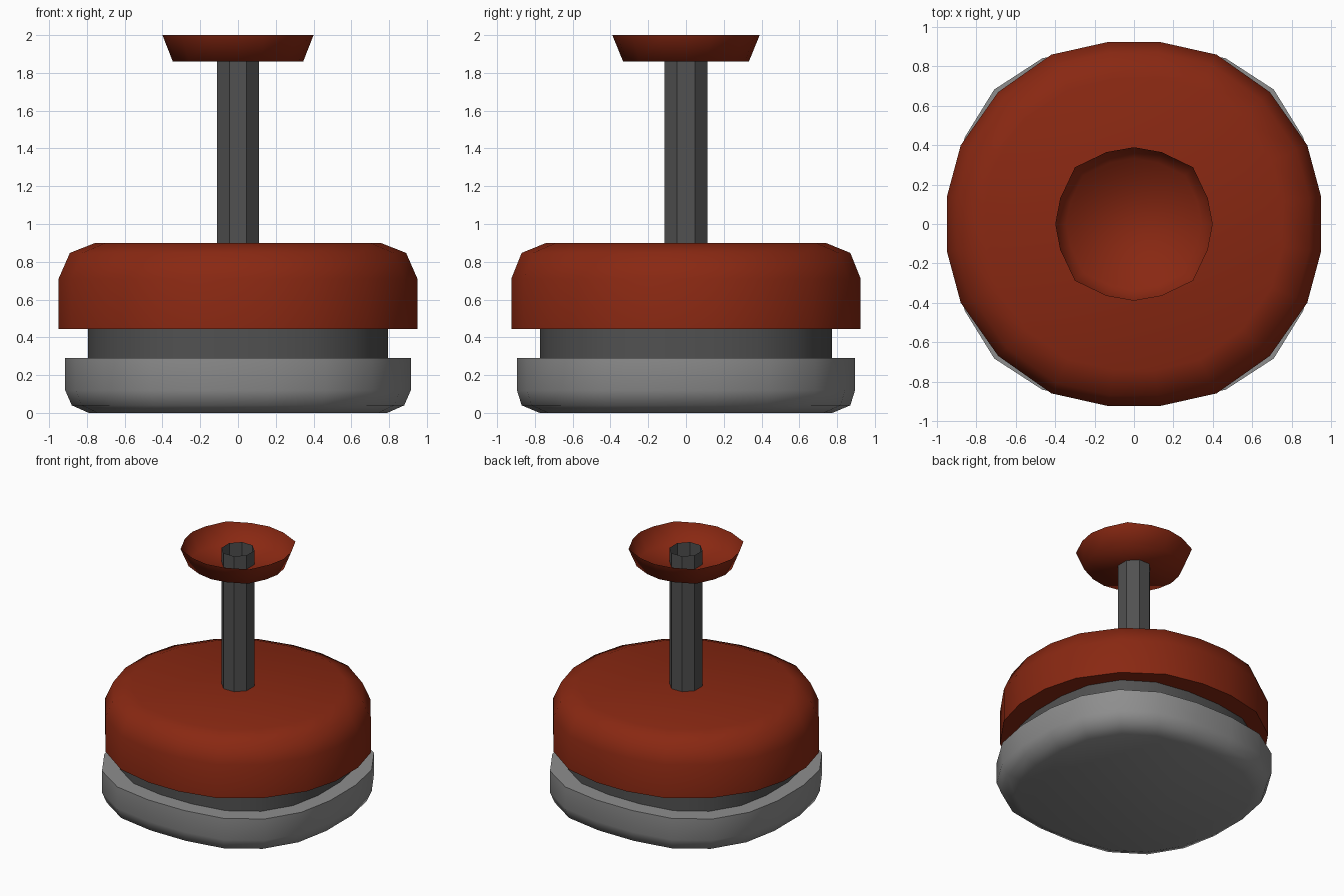
import bpy, bmesh, math

if "Cube" in bpy.data.objects:
    bpy.data.objects.remove(bpy.data.objects["Cube"])


def material(name, rgb):
    m = bpy.data.materials.new(name)
    m.diffuse_color = (*rgb, 1.0)
    m.use_nodes = True
    m.node_tree.nodes["Principled BSDF"].inputs["Base Color"].default_value = m.diffuse_color
    return m


RED = material("rust_red", (0.25, 0.021, 0.006))
GREY = material("mid_grey", (0.27, 0.27, 0.27))
DARK = material("dark_grey", (0.082, 0.082, 0.082))


def full_outline(quadrant):
    """Mirror one quadrant (counterclockwise from +x) into a closed outline."""
    half = quadrant + [(-x, y) for x, y in reversed(quadrant)]
    whole = half + [(x, -y) for x, y in reversed(half)]
    out = []
    for p in whole:
        if not any(math.dist(p, q) < 1e-5 for q in out):
            out.append(p)
    return out


def loft(name, quadrant, rings, mat, bottom=True, top=True, smooth_angle=0):
    """Stack scaled copies of an outline; rings are (half width, half depth, z)."""
    outline = full_outline(quadrant)
    mx = max(p[0] for p in outline)
    my = max(p[1] for p in outline)
    n = len(outline)
    bm = bmesh.new()
    loops = [[bm.verts.new((x / mx * rx, y / my * ry, z)) for x, y in outline]
             for rx, ry, z in rings]
    for a, b in zip(loops, loops[1:]):
        for i in range(n):
            j = (i + 1) % n
            bm.faces.new((a[i], a[j], b[j], b[i]))
    if bottom:
        bm.faces.new(loops[0][::-1])
    if top:
        bm.faces.new(loops[-1])
    bm.normal_update()
    for f in bm.faces:
        f.smooth = smooth_angle > 0
    for e in bm.edges:
        e.smooth = e.calc_face_angle(0) <= math.radians(smooth_angle)
    me = bpy.data.meshes.new(name)
    bm.to_mesh(me)
    bm.free()
    me.materials.append(mat)
    ob = bpy.data.objects.new(name, me)
    bpy.context.collection.objects.link(ob)
    return ob


# Quarter outlines, counterclockwise from the x axis
BASE = [(0.915, 0.16), (0.86, 0.44), (0.71, 0.683), (0.465, 0.842), (0.16, 0.895)]
LID = [(0.95, 0.14), (0.88, 0.40), (0.69, 0.67), (0.42, 0.86), (0.13, 0.925)]
DISH = [(0.40, 0.0), (0.375, 0.13), (0.30, 0.288), (0.14, 0.365), (0.0, 0.39)]
OCTAGON = [(0.11, 0.046), (0.046, 0.11)]

# Rounded grey foot
loft("base", BASE, [(0.79, 0.775, 0.0), (0.88, 0.87, 0.04),
                    (0.915, 0.895, 0.12), (0.915, 0.895, 0.29)], GREY, smooth_angle=60)

# Recessed dark band between foot and lid
loft("neck", BASE, [(0.795, 0.772, 0.285), (0.795, 0.772, 0.45)], DARK, smooth_angle=60)

# Rounded red lid
loft("lid", LID, [(0.95, 0.925, 0.445), (0.95, 0.925, 0.71),
                  (0.89, 0.87, 0.847), (0.755, 0.74, 0.9)], RED, smooth_angle=60)

# Hollow eight-sided stem that pokes up into the dish
loft("stem", OCTAGON, [(0.11, 0.115, 0.89), (0.11, 0.115, 1.97)], DARK,
     bottom=False, top=False)

# Open red dish on top of the stem
loft("dish", DISH, [(0.345, 0.333, 1.86), (0.40, 0.39, 2.0)], RED,
     top=False, smooth_angle=180)
